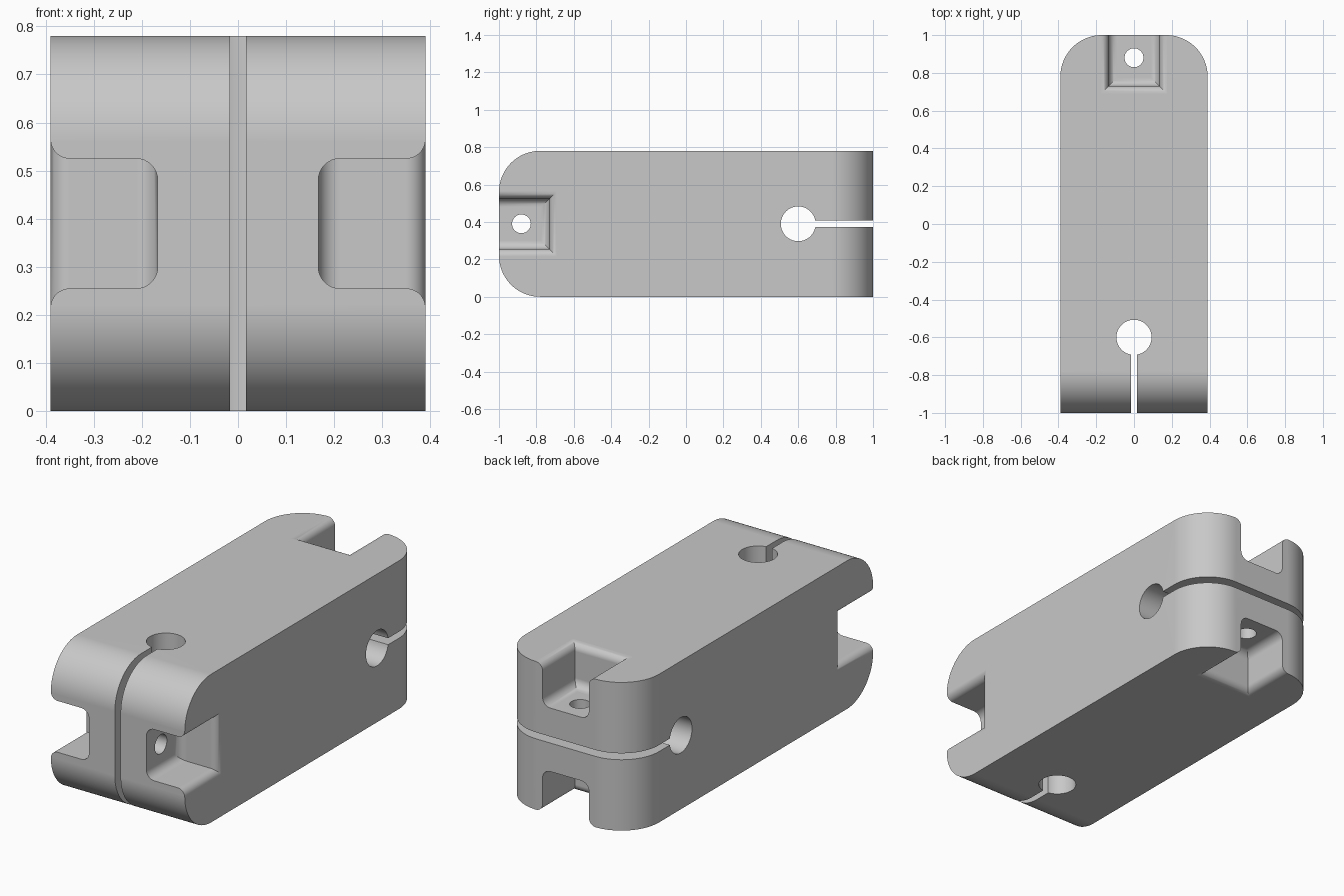
import bpy, bmesh
from math import sin, cos, pi
from mathutils import Matrix

default = bpy.data.objects.get("Cube")
if default:
    bpy.data.objects.remove(default, do_unlink=True)

HALF = 0.39          # half width and half height of the block
ROUND = 0.22         # radius of the rounded ends
BORE_Y, BORE_R = -0.6, 0.093
BOLT_Y, BOLT_R = -0.88, 0.05
SLOT = 0.017         # half width of the clamping slot
POCKET, FLOOR, POCKET_END = 0.135, 0.167, -0.73
INNER, FLARE = 0.045, 0.04


def make_object(name, bm, matrix=Matrix()):
    bmesh.ops.transform(bm, matrix=matrix, verts=bm.verts)
    bmesh.ops.recalc_face_normals(bm, faces=bm.faces)
    mesh = bpy.data.meshes.new(name)
    bm.to_mesh(mesh)
    bm.free()
    obj = bpy.data.objects.new(name, mesh)
    bpy.context.collection.objects.link(obj)
    return obj


def box(size, centre):
    bm = bmesh.new()
    bmesh.ops.create_cube(bm, size=1)
    bmesh.ops.scale(bm, vec=size, verts=bm.verts)
    bmesh.ops.translate(bm, vec=centre, verts=bm.verts)
    return bm


def cylinder(radius, depth, y, axis):
    bm = bmesh.new()
    turn = Matrix.Rotation(pi / 2, 4, 'Y') if axis == 'X' else Matrix()
    bmesh.ops.create_cone(bm, cap_ends=True, segments=64, radius1=radius, radius2=radius,
                          depth=depth, matrix=Matrix.Translation((0, y, 0)) @ turn)
    return bm


def pocket(side):
    """Square pocket with a filleted floor and a flared mouth."""
    steps = [i / 8 * pi / 2 for i in range(9)]
    profile = [(FLOOR + INNER * (1 - cos(a)), POCKET - INNER * (1 - sin(a))) for a in steps]
    profile += [(HALF - FLARE * (1 - sin(a)), POCKET + FLARE * (1 - cos(a))) for a in steps]
    profile.append((HALF + 0.2, POCKET + FLARE))
    bm = bmesh.new()
    rings = []
    for x, h in profile:
        end = POCKET_END + h - POCKET
        rings.append([bm.verts.new((side * x, y, z))
                      for y, z in ((-1.2, -h), (end, -h), (end, h), (-1.2, h))])
    for a, b in zip(rings, rings[1:]):
        for i in range(4):
            j = (i + 1) % 4
            bm.faces.new((a[i], a[j], b[j], b[i]))
    bm.faces.new(rings[0])
    bm.faces.new(rings[-1])
    return bm


# Block: front rounded from the side, back rounded from above
bm = box((2 * HALF, 2, 2 * HALF), (0, 0, 0))
rounded = []
for e in bm.edges:
    a, b = (v.co for v in e.verts)
    front = a.y < 0 and b.y < 0 and abs(a.x - b.x) > 0.1
    back = a.y > 0 and b.y > 0 and abs(a.z - b.z) > 0.1
    if front or back:
        rounded.append(e)
bmesh.ops.bevel(bm, geom=rounded, offset=ROUND, offset_type='OFFSET', segments=20,
                profile=0.5, affect='EDGES')
lift = Matrix.Translation((0, 0, HALF))
block = make_object("clamp_block", bm, lift)

# The back end repeats the front end, turned a quarter about the long axis
turned = Matrix.Rotation(pi / 2, 4, 'Y') @ Matrix.Rotation(pi, 4, 'Z')
cutters = []
for end, place in (("front", lift), ("back", lift @ turned)):
    parts = {
        "bore": cylinder(BORE_R, 1.2, BORE_Y, 'Z'),
        "slot": box((2 * SLOT, 0.6, 1.2), (0, BORE_Y - 0.3, 0)),
        "left_pocket": pocket(1),
        "right_pocket": pocket(-1),
        "bolt_hole": cylinder(BOLT_R, 0.5, BOLT_Y, 'X'),
    }
    cutters += [make_object(f"{end}_{name}_cutter", part, place) for name, part in parts.items()]

bpy.ops.object.select_all(action='DESELECT')
block.select_set(True)
bpy.context.view_layer.objects.active = block
for cutter in cutters:
    cutter.hide_render = True
    mod = block.modifiers.new(cutter.name, 'BOOLEAN')
    mod.operation, mod.solver, mod.object = 'DIFFERENCE', 'EXACT', cutter
    bpy.ops.object.modifier_apply(modifier=mod.name)
for cutter in cutters:
    bpy.data.objects.remove(cutter, do_unlink=True)

# Single grey finish
grey = bpy.data.materials.new("plain grey")
grey.use_nodes = True
colour = (0.58, 0.58, 0.58, 1)
grey.diffuse_color = colour
grey.node_tree.nodes["Principled BSDF"].inputs["Base Color"].default_value = colour
block.data.materials.clear()
block.data.materials.append(grey)
for face in block.data.polygons:
    face.material_index = 0

# Smooth curves, crisp edges and clean flat faces
bpy.ops.object.shade_smooth_by_angle(angle=pi / 6)
weighted = block.modifiers.new("weighted_normals", 'WEIGHTED_NORMAL')
weighted.keep_sharp = True
